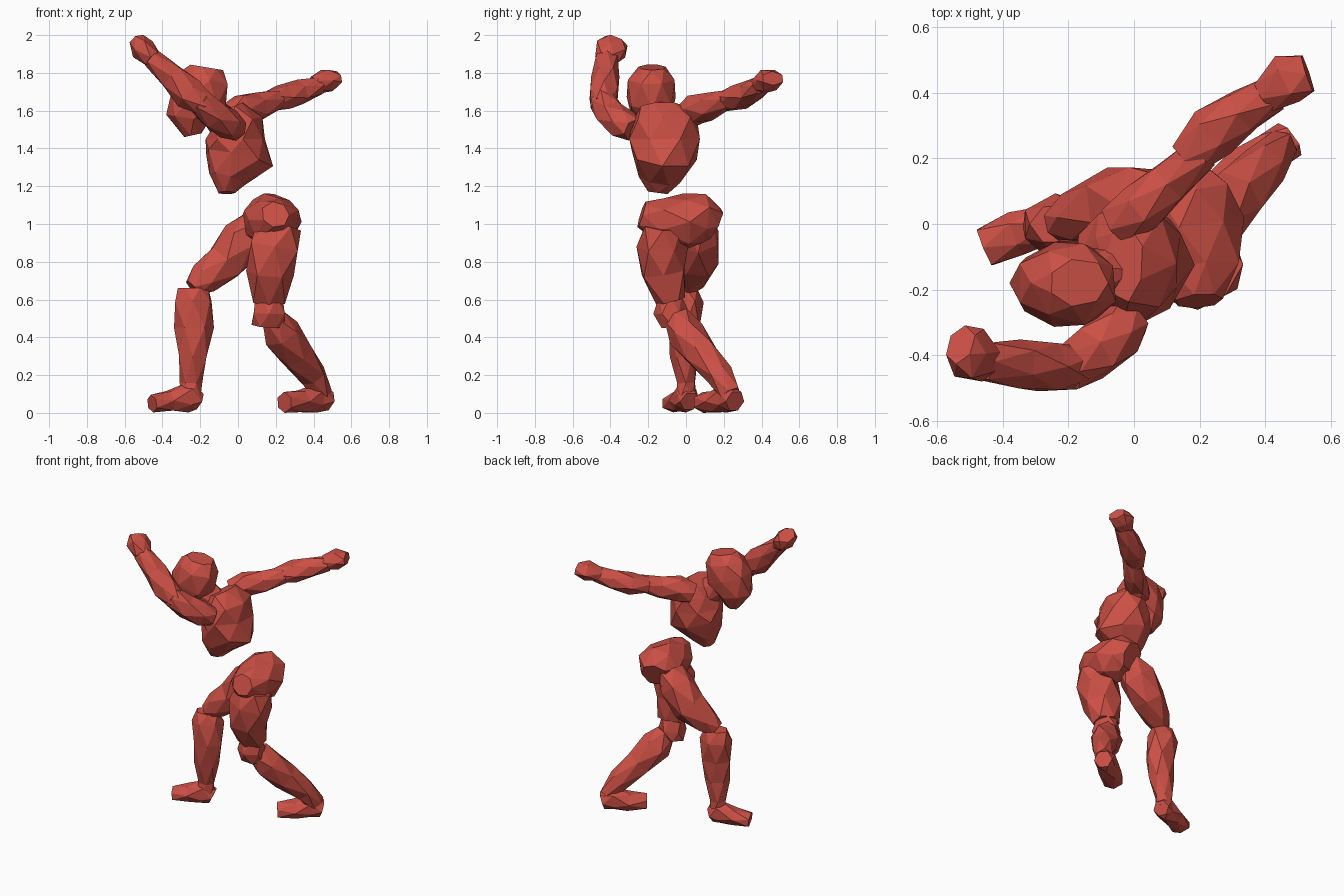
import bpy, bmesh, math, random
from mathutils import Vector

random.seed(4)
red = bpy.data.materials.new("red")
red.diffuse_color = (0.6, 0.08, 0.06, 1)


def loft(name, stations, side, n=6, jitter=0.06, floor=None):
    """Faceted limb: twisted rings along a path.
    Each station is (x, y, z, radius along side, radius across)."""
    bm = bmesh.new()
    pts = [Vector(s[:3]) for s in stations]
    rings = []
    for i, s in enumerate(stations):
        t = (pts[min(i + 1, len(pts) - 1)] - pts[max(i - 1, 0)]).normalized()
        a = Vector(side)
        a = (a - t * a.dot(t)).normalized()
        b = t.cross(a)
        ring = []
        for k in range(n):
            ang = 2 * math.pi * (k + 0.5 * (i % 2)) / n
            j = 1.06 + random.uniform(-jitter, jitter)
            p = pts[i] + (a * math.cos(ang) * s[3] + b * math.sin(ang) * s[4]) * j
            if floor is not None:
                p.z = max(p.z, floor)
            ring.append(bm.verts.new(p))
        rings.append(ring)
    for i in range(len(rings) - 1):
        lo, hi = rings[i], rings[i + 1]
        for k in range(n):
            m = (k + 1) % n
            if i % 2 == 0:
                bm.faces.new((lo[k], lo[m], hi[k]))
                bm.faces.new((lo[m], hi[m], hi[k]))
            else:
                bm.faces.new((lo[k], lo[m], hi[m]))
                bm.faces.new((lo[k], hi[m], hi[k]))
    bm.faces.new(rings[0][::-1])
    bm.faces.new(rings[-1])
    bmesh.ops.recalc_face_normals(bm, faces=bm.faces)
    me = bpy.data.meshes.new(name)
    bm.to_mesh(me)
    bm.free()
    me.materials.append(red)
    ob = bpy.data.objects.new(name, me)
    bpy.context.collection.objects.link(ob)
    return ob


X, Y, Z = (1, 0, 0), (0, 1, 0), (0, 0, 1)

# Head and neck
loft("head", [(-.17, -.18, 1.83, .09, .07), (-.18, -.18, 1.77, .13, .12),
              (-.21, -.18, 1.66, .15, .125), (-.26, -.18, 1.56, .11, .10),
              (-.24, -.18, 1.47, .045, .05)], X, 7)
loft("neck", [(-.16, -.17, 1.62, .07, .07), (-.06, -.14, 1.52, .08, .09)], Y)

# Chest, tapering to the waist
loft("chest", [(-.06, -.15, 1.165, .045, .05), (-.06, -.14, 1.24, .095, .11),
               (0, -.12, 1.35, .175, .17), (-.01, -.115, 1.45, .155, .18),
               (.0, -.12, 1.55, .12, .165), (-.03, -.12, 1.62, .06, .11)], X, 7)

# Pelvis, lofted along the hip axis
loft("pelvis", [(.2, -.235, 1.05, .07, .07), (.19, -.14, 1.02, .13, .12),
                (.175, .0, 1.01, .155, .145), (.16, .09, 1.03, .13, .125),
                (.14, .15, 1.0, .085, .09)], X, 7)

# Raised back arm
loft("back_upper_arm", [(-.05, .0, 1.57, .07, .07), (.02, .05, 1.61, .08, .075),
                        (.11, .13, 1.62, .07, .065), (.21, .22, 1.66, .05, .05)], Z)
loft("back_forearm", [(.16, .2, 1.65, .05, .06), (.24, .28, 1.67, .065, .08),
                      (.33, .345, 1.70, .06, .07), (.43, .4, 1.735, .045, .055)], Z)
loft("back_hand", [(.40, .39, 1.735, .045, .055), (.47, .44, 1.76, .06, .075),
                   (.53, .46, 1.77, .035, .06)], Z)

# Raised front arm
loft("front_upper_arm", [(.0, -.28, 1.50, .06, .06), (-.05, -.33, 1.53, .08, .08),
                         (-.13, -.395, 1.58, .08, .08), (-.21, -.45, 1.66, .065, .065)], Y)
loft("front_forearm", [(-.17, -.44, 1.62, .06, .06), (-.26, -.435, 1.69, .08, .08),
                       (-.35, -.425, 1.78, .07, .07), (-.46, -.42, 1.88, .06, .05)], Y)
loft("front_hand", [(-.45, -.42, 1.87, .06, .05), (-.505, -.395, 1.925, .085, .065),
                    (-.53, -.37, 1.97, .06, .045)], Y)

# Right leg, bent and reaching back
loft("right_thigh", [(.22, -.12, .99, .11, .1), (.195, -.13, .88, .135, .13),
                     (.17, -.12, .74, .125, .12), (.165, -.08, .59, .09, .075)], X)
loft("right_knee", [(.165, -.08, .62, .07, .065), (.165, -.08, .53, .085, .085),
                    (.16, -.07, .46, .08, .065)], X)
loft("right_shin", [(.19, -.05, .51, .06, .07), (.23, .0, .42, .10, .09),
                    (.31, .08, .31, .09, .085), (.40, .18, .2, .07, .07),
                    (.45, .235, .1, .05, .055)], X)
loft("right_foot", [(.475, .26, .06, .055, .055), (.42, .22, .08, .065, .075),
                    (.34, .16, .06, .07, .06), (.245, .09, .055, .065, .05)],
     (-.6, .8, 0), floor=.0)

# Left leg, stepping out
loft("left_thigh", [(.09, .05, 1.01, .09, .08), (.03, .065, .92, .115, .11),
                    (-.07, .06, .80, .105, .105), (-.18, .02, .71, .08, .08),
                    (-.24, .0, .66, .05, .05)], Y)
loft("left_shin", [(-.24, .0, .66, .075, .06), (-.24, .0, .59, .105, .085),
                   (-.23, -.01, .45, .10, .085), (-.24, -.01, .3, .075, .07),
                   (-.25, .0, .16, .055, .05), (-.25, .0, .08, .055, .05)], X)
loft("left_foot", [(-.21, .02, .06, .05, .05), (-.26, .0, .085, .06, .075),
                   (-.36, -.03, .065, .065, .055), (-.455, -.07, .05, .065, .045)],
     (-.3, .95, 0), floor=.0)
